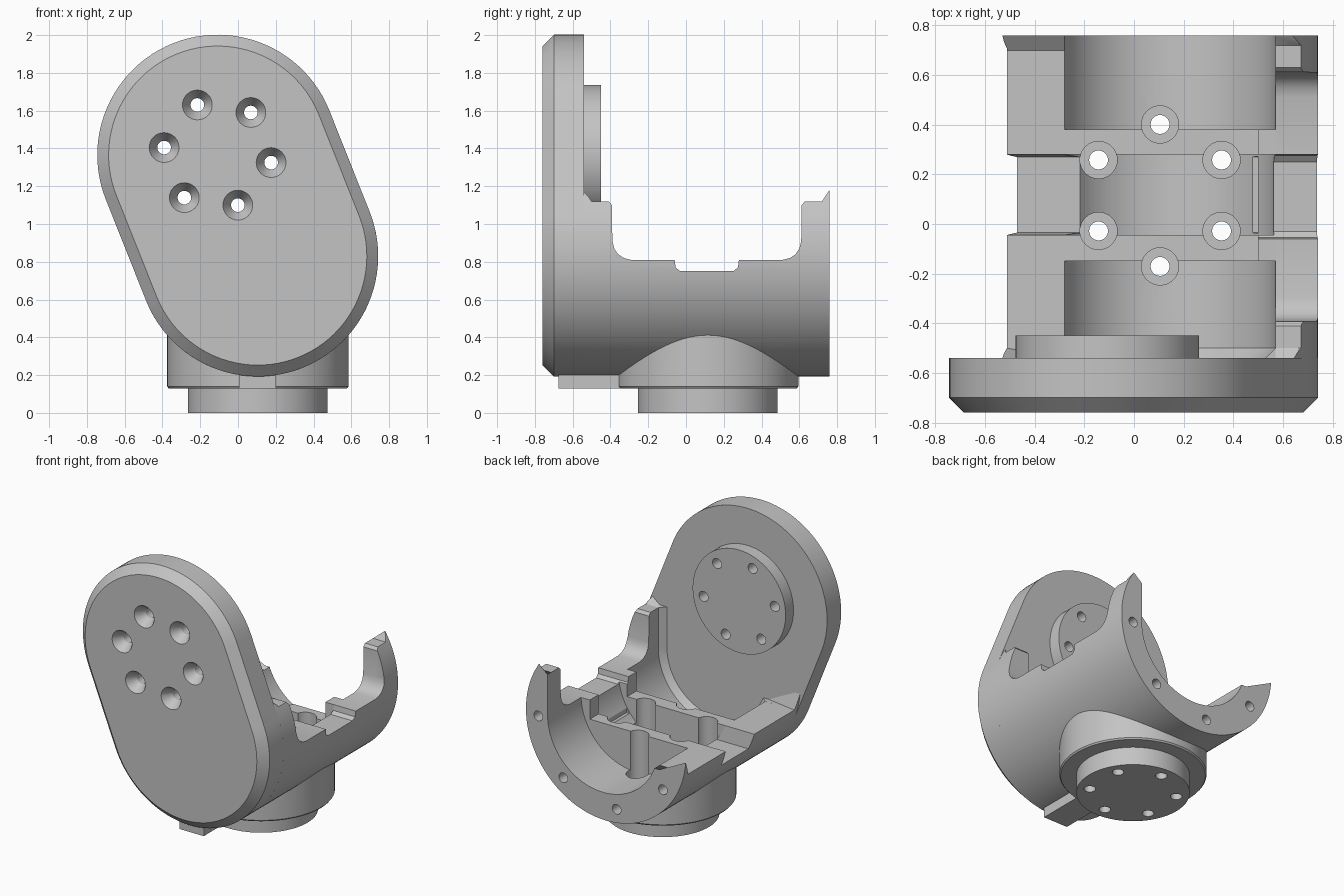
import bpy, bmesh
from math import sin, cos, pi, radians

if "Cube" in bpy.data.objects:
    bpy.data.objects.remove(bpy.data.objects["Cube"])

grey = bpy.data.materials.new("machined_grey")
grey.use_nodes = True
COL = (0.55, 0.55, 0.55, 1)
grey.diffuse_color = COL
grey.node_tree.nodes["Principled BSDF"].inputs["Base Color"].default_value = COL

SEG = 96
CX, CZ, R = 0.105, 0.83, 0.637      # housing axis
UX, UZ = -0.108, 1.365              # upper pivot of the arm plate
NY = 0.115                          # neck centre in y
TILT = radians(21.7)


def loft(name, rings):
    """Closed solid through rings of equal point count."""
    bm = bmesh.new()
    vs = [[bm.verts.new(p) for p in ring] for ring in rings]
    n = len(vs[0])
    bm.faces.new(vs[0])
    bm.faces.new(vs[-1])
    for a, b in zip(vs, vs[1:]):
        for i in range(n):
            j = (i + 1) % n
            bm.faces.new((a[i], a[j], b[j], b[i]))
    bmesh.ops.recalc_face_normals(bm, faces=bm.faces)
    me = bpy.data.meshes.new(name)
    bm.to_mesh(me)
    bm.free()
    me.materials.append(grey)
    ob = bpy.data.objects.new(name, me)
    bpy.context.collection.objects.link(ob)
    return ob


def turned(name, center, axis, profile, seg=SEG):
    """Solid of revolution; profile holds (position, radius) pairs."""
    def point(t, r, i):
        a, b = r * cos(2 * pi * i / seg), r * sin(2 * pi * i / seg)
        if axis == "Y":
            return (center[0] + a, t, center[1] + b)
        return (center[0] + a, center[1] + b, t)
    return loft(name, [[point(t, r, i) for i in range(seg)] for t, r in profile])


def stadium(y, r):
    """Outline around both pivots of the arm plate."""
    half = SEG // 2
    pts = []
    for x, z, start in ((UX, UZ, TILT), (CX, CZ, TILT + pi)):
        for i in range(half + 1):
            a = start + pi * i / half
            pts.append((x + r * cos(a), y, z + r * sin(a)))
    return pts


def trough(x, z, profile):
    """Round-bottomed slot open to the top; profile holds (y, radius) pairs."""
    def ring(y, r):
        arc = [(x - r * cos(pi * i / 48), y, z - r * sin(pi * i / 48))
               for i in range(49)]
        return arc + [(x + r, y, 2.5), (x - r, y, 2.5)]
    return loft("cutter", [ring(y, r) for y, r in profile])


def opening(floor, base, lips):
    """Cut away all above a (y, z) floor; lips gives (x, end height) pairs."""
    def ring(x, lip):
        prof = [(-0.55, lip)] + floor + [(0.77, lip), (0.77, 2.5), (-0.55, 2.5)]
        return [(x, y, z) for y, z in prof]
    return loft("cutter", [ring(x, base + rise) for x, rise in lips])


def combine(ob, other, op="DIFFERENCE"):
    mod = ob.modifiers.new("bool", "BOOLEAN")
    mod.operation, mod.solver, mod.object = op, "EXACT", other
    dg = bpy.context.evaluated_depsgraph_get()
    me = bpy.data.meshes.new_from_object(ob.evaluated_get(dg))
    ob.modifiers.clear()
    ob.data = me
    bpy.data.objects.remove(other)


def circle_spots(x, y, r, start):
    return [(x + r * cos(start + k * pi / 3), y + r * sin(start + k * pi / 3))
            for k in range(6)]


# Arm plate with chamfered front, round pad and countersunk holes
plate = loft("arm_plate", [stadium(-0.76, R - 0.06), stadium(-0.70, R), stadium(-0.54, R)])
combine(plate, turned("pad", (UX, UZ), "Y", [(-0.60, 0.37), (-0.45, 0.37)]), "UNION")
for spot in circle_spots(UX, UZ, 0.286, radians(52)):
    combine(plate, turned("cutter", spot, "Y",
            [(-0.77, 0.085), (-0.69, 0.036), (-0.30, 0.036)], 32))

# Housing: horizontal drum, round neck and mounting flange
housing = turned("housing", (CX, CZ), "Y", [(-0.54, R), (0.76, R)], 128)
combine(housing, turned("neck", (CX, NY), "Z",
        [(0.13, 0.472), (0.14, 0.48), (0.6, 0.48)]), "UNION")
combine(housing, turned("flange", (CX, NY), "Z", [(0, 0.37), (0.3, 0.37)]), "UNION")

# Bore the seats and the middle pocket, leaving two ribs between them
combine(housing, trough(0.13, CZ, [(0.38, 0.44), (0.9, 0.44)]))
combine(housing, trough(0.13, CZ, [(-0.56, 0.38), (-0.50, 0.44), (-0.15, 0.44)]))
combine(housing, trough(0.13, CZ, [(-0.045, 0.44), (0.28, 0.44)]))

# Open the drum: high ends with a rounded gap on one side, low notched wall elsewhere
high_side = [(-0.50, 1.12), (-0.41, 1.12), (-0.392, 1.10), (-0.39, 0.91),
             (-0.38, 0.87), (-0.36, 0.84), (-0.33, 0.82), (-0.29, 0.81),
             (-0.06, 0.81), (-0.055, 0.77), (-0.03, 0.75), (0.25, 0.75),
             (0.275, 0.77), (0.28, 0.81), (0.51, 0.81), (0.55, 0.82),
             (0.58, 0.84), (0.60, 0.87), (0.61, 0.91), (0.612, 1.10),
             (0.63, 1.12), (0.72, 1.12)]
low_side = [(-0.50, 0.672), (-0.045, 0.672), (-0.035, 0.56), (0.27, 0.56),
            (0.28, 0.672), (0.70, 0.672)]
combine(housing, opening(high_side, 1.12, [(0.5, 0), (0.57, 0), (0.66, 0.075), (1, 0.075)]))
combine(housing, opening(low_side, 0.672, [(-1, 0.13), (-0.54, 0.13), (-0.28, 0), (0.5, 0)]))

# Screw wells through the ribs, neck and flange
for spot in circle_spots(CX, NY, 0.286, pi / 6):
    combine(housing, turned("cutter", spot, "Z",
            [(-0.1, 0.038), (0.2, 0.038), (0.2001, 0.075), (1.2, 0.075)], 32))

# Blind holes in the rear rim
for deg in (-57, -9, 39, 87):
    a = radians(deg)
    spot = (CX + 0.54 * sin(a), CZ - 0.54 * cos(a))
    combine(housing, turned("cutter", spot, "Y", [(0.62, 0.035), (0.8, 0.035)], 24))

# Locating tab below the plate
tab = loft("locating_tab", [[(x, y, z) for x, z in
           ((0.005, 0.13), (0.2, 0.13), (0.2, 0.235), (0.005, 0.235))]
           for y in (-0.675, -0.33)])

# Smooth round faces while keeping crisp edges
for ob in (plate, housing, tab):
    bpy.ops.object.select_all(action="DESELECT")
    ob.select_set(True)
    bpy.context.view_layer.objects.active = ob
    bpy.ops.object.shade_smooth_by_angle(angle=radians(25))
